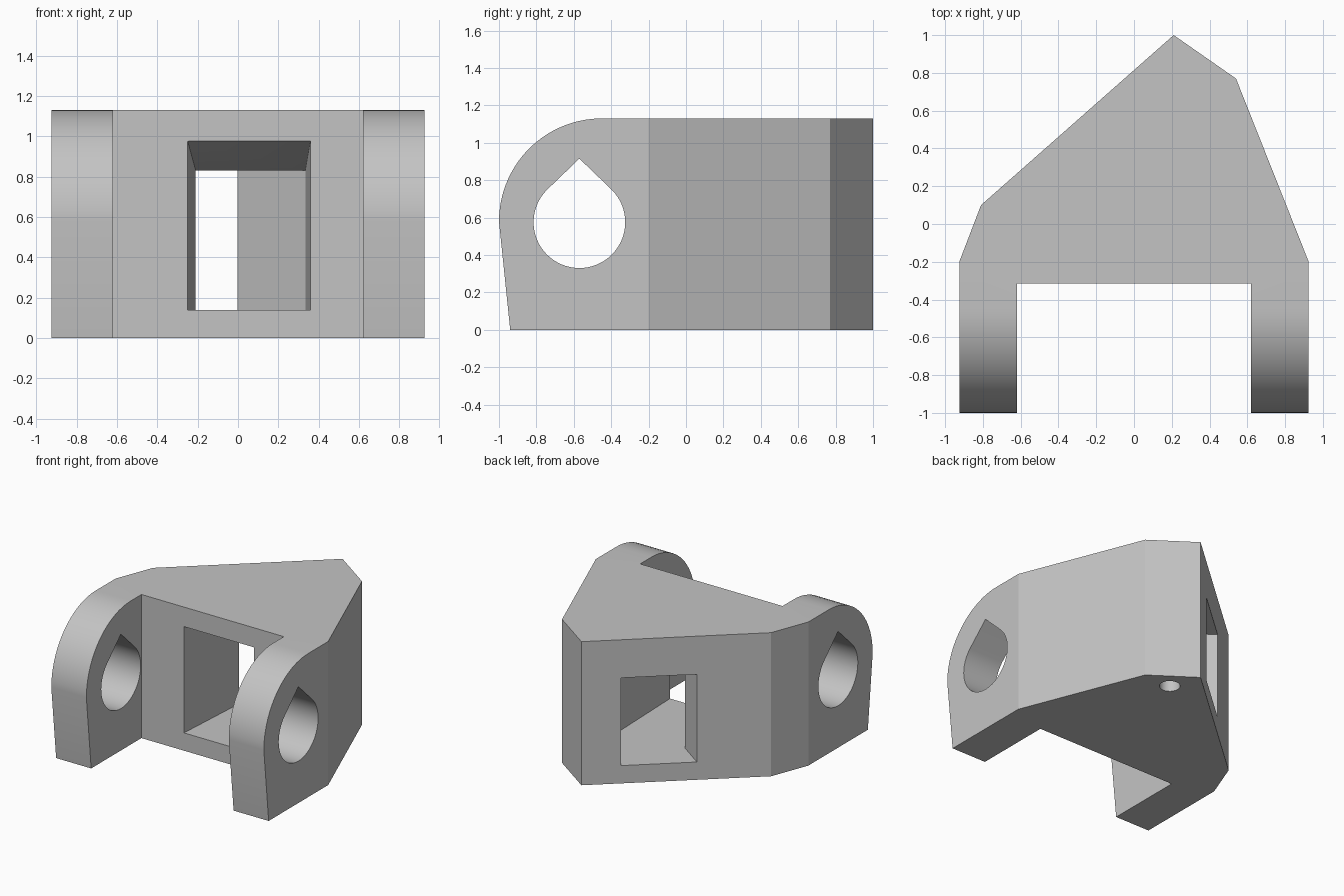
import bpy, bmesh, math
from mathutils import Vector

if "Cube" in bpy.data.objects:
    bpy.data.objects.remove(bpy.data.objects["Cube"], do_unlink=True)

grey = bpy.data.materials.new("light grey")
grey.use_nodes = True
colour = (0.55, 0.55, 0.55, 1)
grey.diffuse_color = colour
grey.node_tree.nodes["Principled BSDF"].inputs["Base Color"].default_value = colour


def loft(name, lower, upper):
    """Closed solid between two matching loops."""
    bm = bmesh.new()
    a = [bm.verts.new(p) for p in lower]
    b = [bm.verts.new(p) for p in upper]
    bm.faces.new(a)
    bm.faces.new(b)
    for i in range(len(a)):
        j = (i + 1) % len(a)
        bm.faces.new((a[i], a[j], b[j], b[i]))
    bmesh.ops.recalc_face_normals(bm, faces=bm.faces)
    mesh = bpy.data.meshes.new(name)
    bm.to_mesh(mesh)
    bm.free()
    mesh.materials.append(grey)
    ob = bpy.data.objects.new(name, mesh)
    bpy.context.collection.objects.link(ob)
    return ob


def plan_solid(name, pts, z0, z1):
    return loft(name, [(x, y, z0) for x, y in pts], [(x, y, z1) for x, y in pts])


def side_solid(name, pts, half_width):
    return loft(name, [(-half_width, y, z) for y, z in pts],
                [(half_width, y, z) for y, z in pts])


def arc(cx, cy, r, start, end, n):
    return [(cx + r * math.cos(math.radians(start + (end - start) * i / n)),
             cy + r * math.sin(math.radians(start + (end - start) * i / n)))
            for i in range(n + 1)]


def boolean(target, cutter, operation="DIFFERENCE"):
    mod = target.modifiers.new(cutter.name, "BOOLEAN")
    mod.operation, mod.object, mod.solver = operation, cutter, "EXACT"
    bpy.context.view_layer.objects.active = target
    bpy.ops.object.modifier_apply(modifier=mod.name)
    bpy.data.objects.remove(cutter, do_unlink=True)


HEIGHT = 1.13

# Body with two front lugs, from its plan outline
outline = [(-0.925, -1.1), (-0.62, -1.1), (-0.62, -0.315), (0.62, -0.315),
           (0.62, -1.1), (0.925, -1.1), (0.925, -0.2), (0.54, 0.77),
           (0.21, 1.0), (-0.81, 0.1), (-0.925, -0.2)]
body = plan_solid("bracket_body", outline, -0.1, 1.3)

# Rounded, slightly undercut lug profile
profile = [(-0.94, 0), (1.2, 0), (1.2, HEIGHT)]
profile += arc(-0.45, 0.58, 0.55, 90, 180, 18)
boolean(body, side_solid("lug_profile", profile, 1.2), "INTERSECT")

# Teardrop pin hole through both lugs
tear = arc(-0.57, 0.575, 0.245, 135, 405, 48) + [(-0.57, 0.915)]
boolean(body, side_solid("pin_hole", tear, 1.2))

# Tapered window from the front that turns out through the long rear face
outward = Vector((-0.2, 0.15))
left, right = Vector((-0.416, 0.447)), Vector((0.016, 0.83))
path = [(-0.25, -0.32), (0.36, -0.32), (0.335, 0.5),
        tuple(right + outward), tuple(left + outward), (-0.21, 0.31)]
roof = [0.977, 0.977, 0.83, 0.83, 0.83, 0.83]
plan = [0, 1, 2, 5], [5, 2, 3, 4]
bm = bmesh.new()
low = [bm.verts.new((x, y, 0.14)) for x, y in path]
top = [bm.verts.new((x, y, z)) for (x, y), z in zip(path, roof)]
for quad in plan:
    bm.faces.new([low[i] for i in quad])
    for tri in (quad[:3], [quad[0], quad[2], quad[3]]):
        bm.faces.new([top[i] for i in tri])
for i in range(6):
    j = (i + 1) % 6
    bm.faces.new((low[i], low[j], top[j], top[i]))
bmesh.ops.recalc_face_normals(bm, faces=bm.faces)
mesh = bpy.data.meshes.new("window")
bm.to_mesh(mesh)
bm.free()
mesh.materials.append(grey)
window = bpy.data.objects.new("window", mesh)
bpy.context.collection.objects.link(window)
boolean(body, window)

# Blind screw hole in the underside near the rear point
boolean(body, plan_solid("screw_hole", arc(0.30, 0.76, 0.075, 0, 345, 23), -0.1, 0.6))

# Smooth only the curved surfaces
bpy.ops.object.select_all(action="DESELECT")
body.select_set(True)
bpy.context.view_layer.objects.active = body
bpy.ops.object.shade_smooth_by_angle(angle=math.radians(20))
